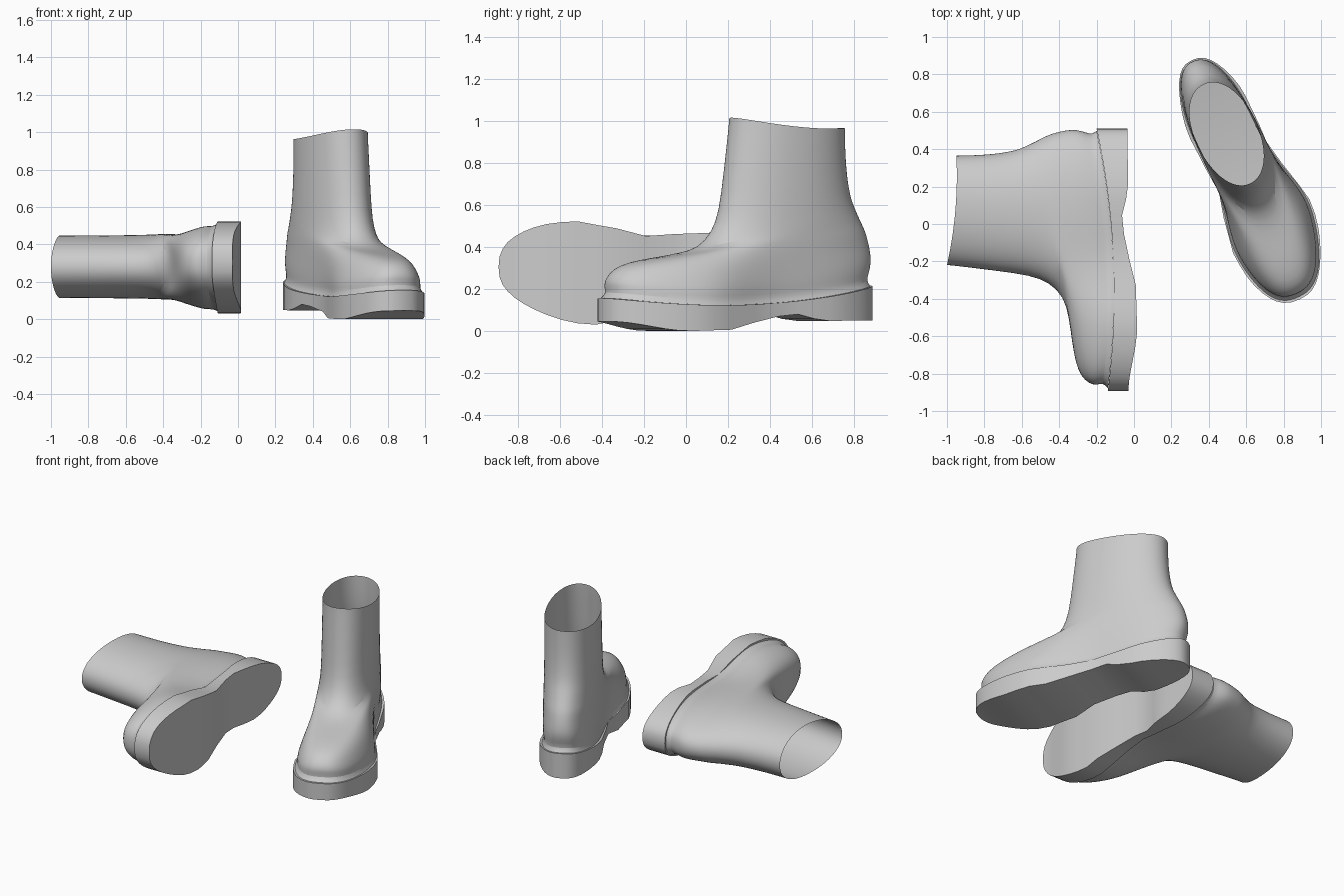
import bpy, bmesh, math
from mathutils import Matrix

if "Cube" in bpy.data.objects:
    bpy.data.objects.remove(bpy.data.objects["Cube"])

N = 48  # points around every ring


def lerp_table(table, x):
    """Smooth interpolation through (x, value) pairs."""
    if x <= table[0][0]:
        return table[0][1]
    for (x0, a), (x1, b) in zip(table, table[1:]):
        if x <= x1:
            t = (x - x0) / (x1 - x0)
            return a + (b - a) * t * t * (3 - 2 * t)
    return table[-1][1]


def ring(front, back, width, power, height):
    """Foot-shaped loop: (side, length, height); the inner side is negative."""
    mid, half = (front + back) / 2, (front - back) / 2
    pts = []
    for k in range(N):
        a = 2 * math.pi * k / N
        c, s = math.cos(a), math.sin(a)
        t = math.copysign(abs(c) ** (2 / power), c)
        d = mid + half * t
        r = abs(s) ** (2 / power) if abs(s) > 1e-6 else 0
        w = lerp_table(width, d + (0.05 if s > 0 else -0.05))
        lean = -0.025 * min(max((d - 0.5) / 0.35, 0), 1)
        pts.append((math.copysign(w * r, s) + lean, d, height(d, t)))
    return pts


def line(hf, hb, sag):
    return lambda d, t: hb + (hf - hb) * (t + 1) / 2 - sag * (1 - t * t)


def loft(name, rings, matrix, capped, subdivide):
    bm = bmesh.new()
    loops = [[bm.verts.new(matrix @ Matrix.Translation(p).translation) for p in r] for r in rings]
    for lo, hi in zip(loops, loops[1:]):
        for k in range(N):
            j = (k + 1) % N
            bm.faces.new((lo[k], lo[j], hi[j], hi[k]))
    if capped:  # strips across, so the caps follow the curved sole
        for lp in (loops[0], loops[-1]):
            for k in range(N // 2):
                quad = [lp[k], lp[k + 1], lp[(N - k - 1) % N], lp[(N - k) % N]]
                bm.faces.new(list(dict.fromkeys(quad)))
    bmesh.ops.recalc_face_normals(bm, faces=bm.faces)
    me = bpy.data.meshes.new(name)
    bm.to_mesh(me)
    bm.free()
    for p in me.polygons:
        p.use_smooth = True
    me.set_sharp_from_angle(angle=math.radians(40))
    ob = bpy.data.objects.new(name, me)
    bpy.context.collection.objects.link(ob)
    if subdivide:
        mod = ob.modifiers.new("smooth", "SUBSURF")
        mod.levels = mod.render_levels = 1


# Sole outline and underside profile
SOLE_W = [(-.5, .195), (-.25, .205), (0, .183), (.15, .172), (.3, .212),
          (.47, .257), (.62, .262), (.9, .25)]
TREAD = [(-.51, .035), (-.19, .032), (-.04, .064), (.08, .052), (.32, -.01),
         (.56, -.016), (.9, .03)]

# Upper: front, front height, back, back height, heel/waist/ball width, sag, power
UPPER = [
    (.880, .14, -.500, .20, .192, .168, .250, .060, 2.5),
    (.850, .165, -.480, .225, .180, .156, .236, .060, 2.5),
    (.864, .20, -.492, .26, .184, .164, .240, .055, 2.5),
    (.855, .24, -.506, .31, .188, .168, .226, .045, 2.4),
    (.815, .285, -.503, .36, .188, .172, .208, .030, 2.3),
    (.740, .312, -.492, .41, .188, .174, .190, .020, 2.2),
    (.640, .33, -.477, .46, .186, .174, .172, .010, 2.2),
    (.500, .347, -.455, .50, .182, .172, .165, 0, 2.1),
    (.390, .375, -.430, .55, .178, .170, .160, 0, 2.1),
    (.315, .45, -.405, .60, .174, .168, .160, 0, 2.1),
    (.275, .55, -.387, .66, .172, .168, .160, 0, 2.1),
    (.250, .74, -.370, .78, .170, .166, .160, 0, 2.1),
    (.222, .97, -.366, .93, .170, .165, .160, .02, 2.1),
    (.220, 1.0, -.366, .95, .170, .165, .160, .02, 2.1),
]


def boot(prefix, matrix):
    sole = [ring(.893, -.51, SOLE_W, 2.5, lambda d, t: lerp_table(TREAD, d)),
            ring(.893, -.51, SOLE_W, 2.5, line(.14, .2, .06))]
    loft(prefix + "_sole", sole, matrix, True, False)
    upper = [ring(f, b, [(-.35, wh), (.12, wm), (.5, wb)], p, line(hf, hb, sag))
             for f, hf, b, hb, wh, wm, wb, sag, p in UPPER]
    loft(prefix + "_upper", upper, matrix, False, True)


# Standing boot, turned about 25 degrees
c, s = 0.904, 0.427
o = (c * .655 - s * .15, s * .655 + c * .15, .016)
boot("standing_boot", Matrix(((c, s, 0, o[0]), (s, -c, 0, o[1]), (0, 0, 1, o[2]), (0, 0, 0, 1))))

# Mirrored boot lying on its side, sole towards +x
boot("lying_boot", Matrix(((0, 0, -1, 0), (0, -1, 0, 0), (-1, 0, 0, .28), (0, 0, 0, 1))))
